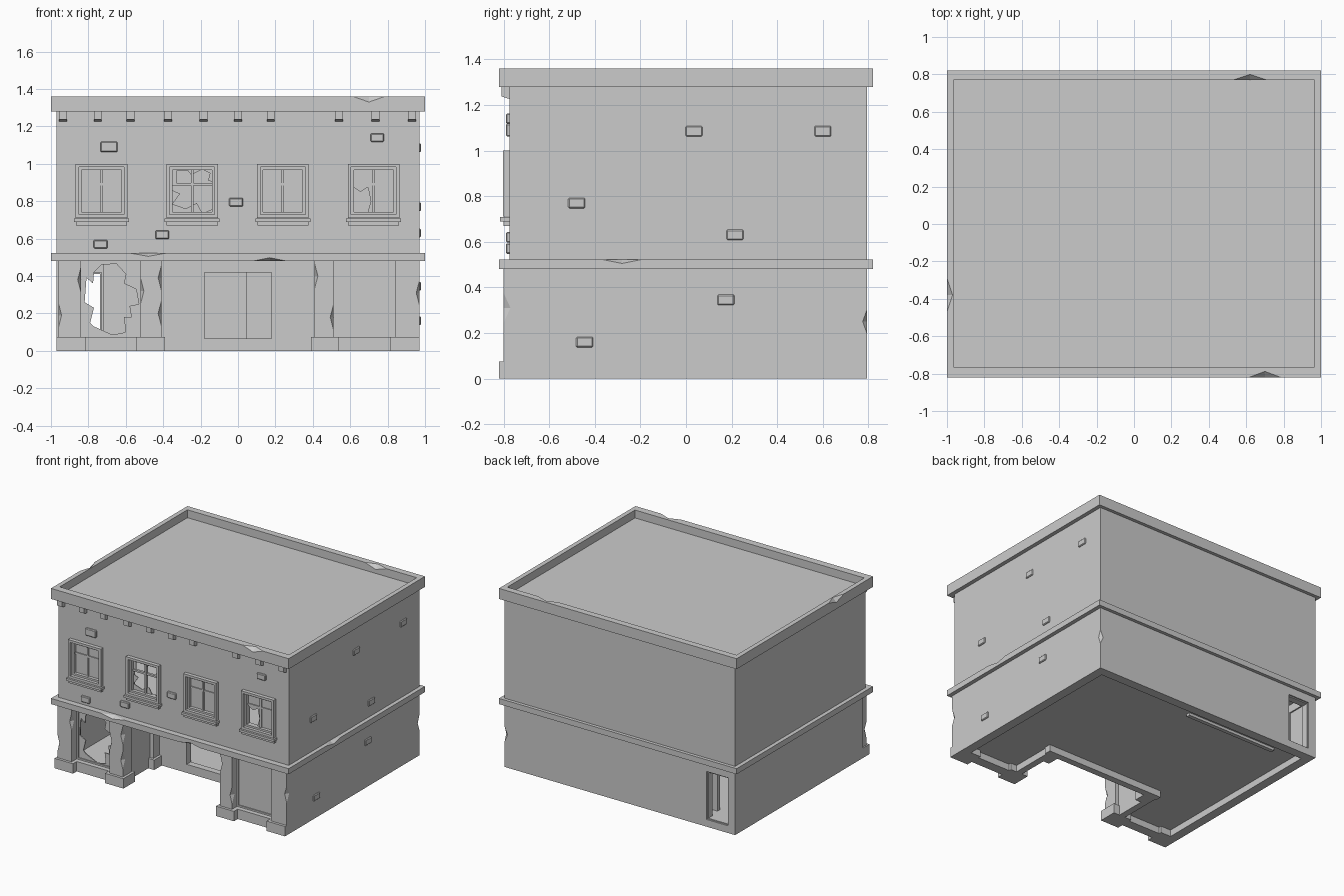
import bpy, bmesh
from mathutils import Vector


def finish(name, bm):
    bmesh.ops.recalc_face_normals(bm, faces=bm.faces)
    me = bpy.data.meshes.new(name)
    bm.to_mesh(me)
    bm.free()
    ob = bpy.data.objects.new(name, me)
    bpy.context.collection.objects.link(ob)
    return ob


def boxes(name, *spans, bevel=0):
    """One object from boxes given as (x0, x1, y0, y1, z0, z1)."""
    bm = bmesh.new()
    for x0, x1, y0, y1, z0, z1 in spans:
        vs = bmesh.ops.create_cube(bm, size=1)["verts"]
        for v in vs:
            v.co = Vector(((x0 + x1) / 2 + v.co.x * (x1 - x0),
                           (y0 + y1) / 2 + v.co.y * (y1 - y0),
                           (z0 + z1) / 2 + v.co.z * (z1 - z0)))
    if bevel:
        bmesh.ops.bevel(bm, geom=bm.edges[:], offset=bevel, segments=1, affect='EDGES')
    return finish(name, bm)


def prism(name, pts, y0, y1):
    """Extrude an xz outline along y."""
    bm = bmesh.new()
    f = bm.faces.new([bm.verts.new((x, y0, z)) for x, z in pts])
    ext = bmesh.ops.extrude_face_region(bm, geom=[f])["geom"]
    bmesh.ops.translate(bm, vec=(0, y1 - y0, 0),
                        verts=[g for g in ext if isinstance(g, bmesh.types.BMVert)])
    return finish(name, bm)


def diamond(c, r):
    """Chip cutter: an octahedron at c with half sizes r."""
    bm = bmesh.new()
    for i in range(3):
        for s in (-1, 1):
            p = Vector(c)
            p[i] += s * r[i]
            bm.verts.new(p)
    bmesh.ops.convex_hull(bm, input=bm.verts[:])
    return finish("chip_cutter", bm)


def cut(ob, *cutters):
    for c in cutters:
        mod = ob.modifiers.new("cut", 'BOOLEAN')
        mod.operation, mod.solver, mod.object = 'DIFFERENCE', 'EXACT', c
        dg = bpy.context.evaluated_depsgraph_get()
        dg.update()
        me = bpy.data.meshes.new_from_object(ob.evaluated_get(dg))
        ob.modifiers.clear()
        ob.data = me
        bpy.data.objects.remove(c)
    return ob


def box(*s):
    return boxes("cutter", s)


def ring(x0, x1, z0, z1, w, y0, y1):
    """Four boxes forming a rectangular frame in the xz plane."""
    return [(x0, x0 + w, y0, y1, z0, z1), (x1 - w, x1, y0, y1, z0, z1),
            (x0 + w, x1 - w, y0, y1, z0, z0 + w), (x0 + w, x1 - w, y0, y1, z1 - w, z1)]


WIN = (-0.73, -0.245, 0.24, 0.725)

# Ground floor shell: left, right and back walls, with a back doorway
cut(boxes("ground_walls", (-0.97, 0.97, -0.74, 0.795, 0, 0.48)),
    box(-0.90, 0.90, -1, 0.725, -0.1, 0.6),
    box(-0.91, -0.73, 0.6, 1, 0.055, 0.42),
    diamond((0.97, 0.795, 0.25), (0.025, 0.02, 0.055)))
boxes("back_door_frame", *ring(-0.91, -0.73, 0.055, 0.42, 0.008, 0.735, 0.785))
boxes("inner_partition", (-0.72, 0.045, 0.62, 0.65, 0.03, 0.48))
boxes("ground_floor", (-0.93, 0.93, -0.33, 0.76, 0.05, 0.06),
      (-0.93, -0.45, -0.74, -0.33, 0.05, 0.06), (0.45, 0.93, -0.74, -0.33, 0.05, 0.06))

# Recessed entrance with open doorway
cut(boxes("entrance_wall", (-0.50, 0.50, -0.36, -0.31, 0, 0.48)),
    box(-0.18, 0.18, -0.5, -0.2, 0.065, 0.42))

# Pillar chips, keyed by pillar centre: (x, y, z)
CHIPS = {-0.90: [(-0.96, -0.80, 0.19), (-0.84, -0.80, 0.38)],
         -0.465: [(-0.52, -0.80, 0.32), (-0.41, -0.80, 0.39), (-0.41, -0.80, 0.20)],
         0.46: [(0.41, -0.80, 0.40), (0.51, -0.80, 0.18)],
         0.905: [(0.97, -0.80, 0.31)]}
SPAN = {-0.90: (-0.96, -0.84, -0.97, -0.815), -0.465: (-0.52, -0.41, -0.545, -0.39),
        0.46: (0.41, 0.51, 0.39, 0.54), 0.905: (0.84, 0.97, 0.815, 0.97)}
for c, (x0, x1, b0, b1) in SPAN.items():
    p = boxes("pillar", (x0, x1, -0.80, -0.69, 0, 0.48))
    cut(p, *[diamond(k, (0.017, 0.03, 0.065)) for k in CHIPS[c]])
    boxes("pillar_base", (b0, b1, -0.82, -0.68, 0, 0.075))

for s in (-1, 1):
    def mx(a, b, *r):
        return (min(s * a, s * b), max(s * a, s * b), *r)
    boxes("entrance_side_wall", mx(0.44, 0.49, -0.70, -0.36, 0, 0.48))
    boxes("entrance_pilaster", mx(0.41, 0.49, -0.43, -0.35, 0, 0.48))
    boxes("entrance_pilaster_base", mx(0.39, 0.49, -0.45, -0.35, 0, 0.075))
    boxes("shop_plinth", mx(0.50, 0.86, -0.775, -0.70, 0, 0.075))
    boxes("shop_window_frame", *ring(*mx(0.51, 0.84), 0.075, 0.48, 0.012, -0.74, -0.72))
    glass = boxes("shop_pane", mx(0.51, 0.84, -0.732, -0.724, 0.075, 0.48))
    if s < 0:  # smashed left pane
        cut(glass, prism("hole", [
            (-0.81, 0.39), (-0.775, 0.36), (-0.77, 0.42), (-0.73, 0.46), (-0.65, 0.465),
            (-0.60, 0.41), (-0.61, 0.36), (-0.545, 0.33), (-0.53, 0.25), (-0.58, 0.24),
            (-0.57, 0.18), (-0.61, 0.18), (-0.60, 0.10), (-0.67, 0.085), (-0.77, 0.13),
            (-0.79, 0.15), (-0.77, 0.23), (-0.82, 0.26)], -0.8, -0.6))

# Storey band, chipped
cut(boxes("storey_band", (-1, 1, -0.82, 0.82, 0.48, 0.523)),
    diamond((0.17, -0.82, 0.48), (0.09, 0.03, 0.018)),
    diamond((-0.48, -0.82, 0.523), (0.10, 0.03, 0.018)),
    diamond((1, -0.28, 0.523), (0.03, 0.09, 0.018)))

# Upper storey shell with window openings
cut(boxes("upper_walls", (-0.97, 0.97, -0.775, 0.795, 0.52, 1.285)),
    box(-0.90, 0.90, -0.705, 0.725, 0.4, 1.4),
    *[box(x - 0.13, x + 0.13, -1, -0.6, 0.72, 0.99) for x in WIN])

# Roof and chipped parapet
boxes("roof", (-0.98, 0.98, -0.79, 0.79, 1.283, 1.30))
cut(boxes("parapet", (-1, 1, -0.82, 0.82, 1.28, 1.36)),
    box(-0.965, 0.965, -0.765, 0.77, 1.2, 1.5),
    diamond((0.70, -0.82, 1.36), (0.085, 0.032, 0.03)),
    diamond((0.62, 0.77, 1.36), (0.09, 0.03, 0.03)),
    diamond((-1, -0.38, 1.36), (0.03, 0.09, 0.03)))

# Upper windows: trim, sill, sash bars and glass (two broken)
HOLES = {1: [(-0.36, 0.90), (-0.33, 0.89), (-0.33, 0.96), (-0.27, 0.965), (-0.25, 0.94),
             (-0.19, 0.97), (-0.15, 0.95), (-0.16, 0.91), (-0.125, 0.90), (-0.14, 0.83),
             (-0.13, 0.76), (-0.19, 0.735), (-0.22, 0.79), (-0.28, 0.76), (-0.35, 0.785),
             (-0.31, 0.84), (-0.355, 0.86)],
         3: [(0.61, 0.73), (0.69, 0.73), (0.71, 0.80), (0.695, 0.875), (0.655, 0.85),
             (0.61, 0.88)]}
for i, x in enumerate(WIN):
    boxes("window_trim", *ring(x - 0.138, x + 0.138, 0.71, 1.0, 0.018, -0.803, -0.76))
    boxes("window_sash", *ring(x - 0.12, x + 0.12, 0.728, 0.982, 0.014, -0.78, -0.74))
    boxes("window_bars", (x - 0.007, x + 0.007, -0.765, -0.742, 0.735, 0.975),
          (x - 0.11, x + 0.11, -0.763, -0.744, 0.883, 0.897))
    boxes("window_sill", (x - 0.147, x + 0.147, -0.815, -0.76, 0.69, 0.708),
          (x - 0.137, x + 0.137, -0.80, -0.76, 0.67, 0.69))
    pane = boxes("window_glass", (x - 0.115, x + 0.115, -0.756, -0.75, 0.73, 0.98))
    if i in HOLES:
        cut(pane, prism("hole", HOLES[i], -0.9, -0.6))

# Brackets under the cornice (one is missing)
for x in (-0.935, -0.75, -0.575, -0.375, -0.185, 0, 0.175, 0.54, 0.735, 0.93):
    b = boxes("cornice_bracket", (x - 0.021, x + 0.021, -0.81, -0.77, 1.225, 1.285))
    for v in b.data.vertices:  # slope the underside up toward the front
        if v.co.z < 1.25 and v.co.y < -0.8:
            v.co.z += 0.013

# Protruding bricks on the front and right walls
for x, z, w in ((-0.69, 1.09, 0.045), (0.745, 1.14, 0.036), (-0.01, 0.795, 0.037),
                (-0.405, 0.62, 0.037), (-0.735, 0.57, 0.037)):
    boxes("front_brick", (x - w, x + w, -0.79, -0.76, z - w * 0.62, z + w * 0.62), bevel=0.005)
for y, z in ((0.035, 1.085), (0.60, 1.085), (-0.48, 0.77), (0.215, 0.63), (0.175, 0.345),
             (-0.445, 0.16)):
    boxes("side_brick", (0.95, 0.979, y - 0.037, y + 0.037, z - 0.023, z + 0.023), bevel=0.005)
